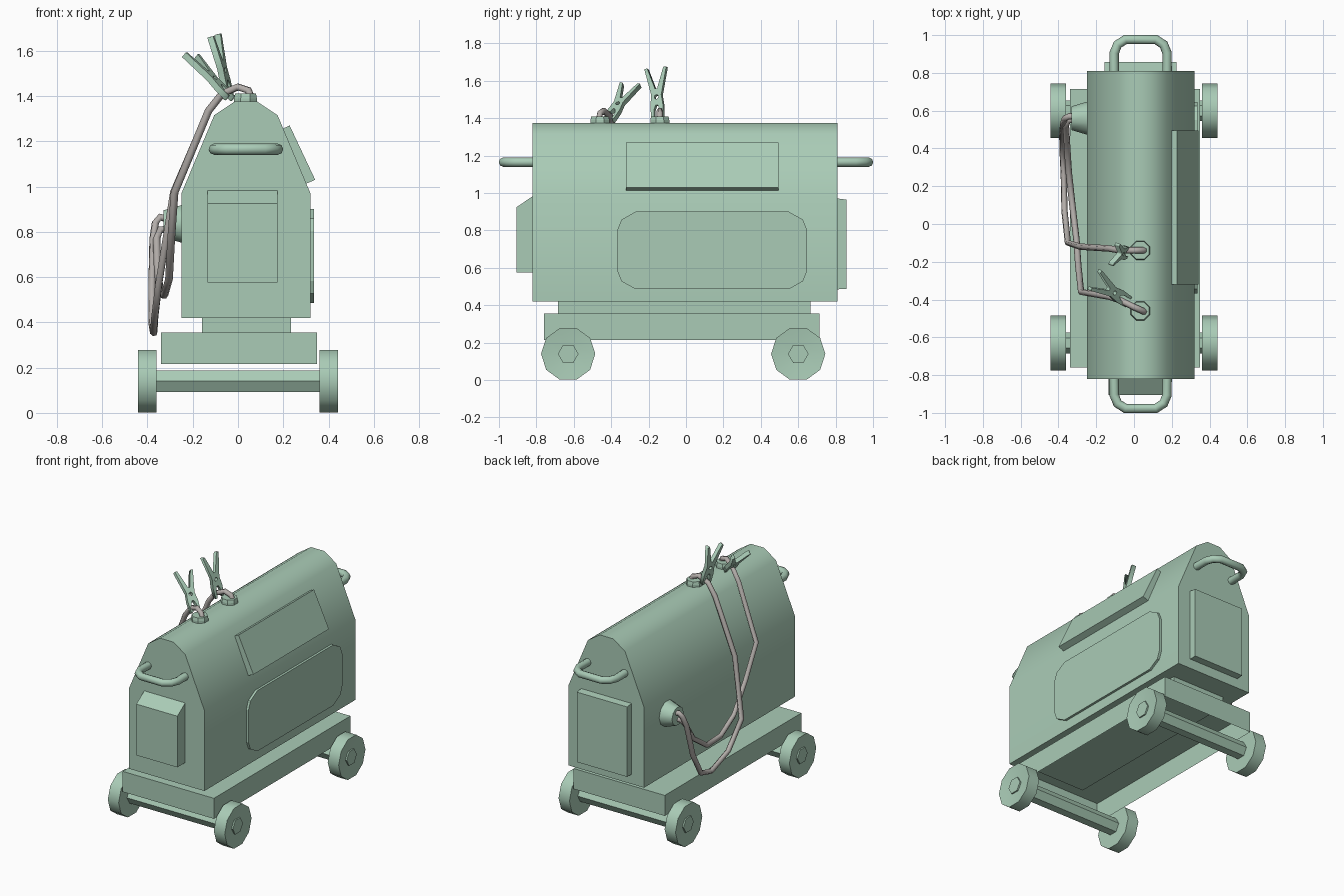
import bpy, bmesh, math
from mathutils import Vector, Matrix

if "Cube" in bpy.data.objects:
    bpy.data.objects.remove(bpy.data.objects["Cube"])


def material(name, rgb):
    m = bpy.data.materials.new(name)
    m.diffuse_color = (*rgb, 1)
    m.use_nodes = True
    m.node_tree.nodes["Principled BSDF"].inputs["Base Color"].default_value = m.diffuse_color
    return m


GREEN = material("green_paint", (0.40, 0.60, 0.47))
GREY = material("cable_grey", (0.45, 0.42, 0.40))


def finish(bm, name, smooth=None):
    bmesh.ops.recalc_face_normals(bm, faces=bm.faces)
    me = bpy.data.meshes.new(name)
    bm.to_mesh(me)
    bm.free()
    ob = bpy.data.objects.new(name, me)
    bpy.context.collection.objects.link(ob)
    me.materials.append(GREEN)
    if smooth:
        bpy.ops.object.select_all(action='DESELECT')
        ob.select_set(True)
        bpy.context.view_layer.objects.active = ob
        bpy.ops.object.shade_smooth_by_angle(angle=math.radians(smooth))
    return ob


def prism(name, pts, axis, a, b, smooth=None):
    """Extrude a 2D profile along x (profile y,z) or y (profile x,z)."""
    def place(p, t):
        return (t, p[0], p[1]) if axis == 'x' else (p[0], t, p[1])
    bm = bmesh.new()
    lo = [bm.verts.new(place(p, a)) for p in pts]
    hi = [bm.verts.new(place(p, b)) for p in pts]
    bm.faces.new(lo)
    bm.faces.new(hi)
    for i in range(len(pts)):
        j = (i + 1) % len(pts)
        bm.faces.new((lo[i], lo[j], hi[j], hi[i]))
    return finish(bm, name, smooth)


def turned(name, rings, n, centre, axis, phase=0.0, smooth=None):
    """Stack of n-sided rings (position, radius) along an axis, capped."""
    bm = bmesh.new()
    loops = []
    for t, r in rings:
        loop = []
        for i in range(n):
            a = phase + 2 * math.pi * i / n
            c, s = r * math.cos(a), r * math.sin(a)
            p = Vector((t, c, s) if axis == 'x' else (c, s, t))
            loop.append(bm.verts.new(p + Vector(centre)))
        loops.append(loop)
    for l0, l1 in zip(loops, loops[1:]):
        for i in range(n):
            j = (i + 1) % n
            bm.faces.new((l0[i], l0[j], l1[j], l1[i]))
    bm.faces.new(loops[0])
    bm.faces.new(loops[-1])
    return finish(bm, name, smooth)


def tube(name, pts, radius, mat, res):
    cu = bpy.data.curves.new(name, 'CURVE')
    cu.dimensions = '3D'
    cu.bevel_depth = radius
    cu.bevel_resolution = res
    cu.use_fill_caps = True
    sp = cu.splines.new('POLY')
    sp.points.add(len(pts) - 1)
    for q, p in zip(sp.points, pts):
        q.co = (*p, 1)
    sp.use_smooth = True
    ob = bpy.data.objects.new(name, cu)
    bpy.context.collection.objects.link(ob)
    cu.materials.append(mat)


# Housing with rounded roof
half = [(0.285, 0.42), (0.285, 0.97), (0.14, 1.315), (0.05, 1.375)]
prism("housing", [(0.035 + x, z) for x, z in half] +
      [(0.035 - x, z) for x, z in reversed(half)], 'y', -0.82, 0.81, 40)

# Neck and open-bottomed chassis tray
prism("neck", [(-0.16, 0.35), (0.235, 0.35), (0.235, 0.42), (-0.16, 0.42)], 'y', -0.685, 0.665)
tray = prism("chassis", [(-0.34, 0.215), (0.35, 0.215), (0.35, 0.355), (-0.34, 0.355)],
             'y', -0.76, 0.715)
bm = bmesh.new()
bm.from_mesh(tray.data)
bmesh.ops.delete(bm, geom=[f for f in bm.faces if f.normal.z < -0.9], context='FACES_ONLY')
bm.to_mesh(tray.data)
bm.free()

# End panels and side panels
prism("front_panel", [(-0.81, 0.575), (-0.905, 0.575), (-0.905, 0.925), (-0.81, 0.99)],
      'x', -0.135, 0.175)
prism("back_panel", [(0.80, 0.485), (0.858, 0.487), (0.858, 0.965), (0.80, 0.972)],
      'x', -0.155, 0.225)
corner = [(0.507, 0.11), (0.485, 0.165), (0.41, 0.207)]
quad = corner + [(-y, z) for y, z in reversed(corner)]
prism("side_door", [(0.14 + y, 0.693 + z) for y, z in quad] +
      [(0.14 - y, 0.693 - z) for y, z in quad], 'x', 0.31, 0.336)
prism("control_panel", [(0.19, 1.252), (0.228, 1.27), (0.341, 1.03), (0.30, 1.012)],
      'y', -0.32, 0.495)

# Carrying handles at both ends
bend = [(0.14, 0.80), (0.14, 0.905), (0.122, 0.95), (0.08, 0.977)]
for name, s in (("front_handle", -1), ("back_handle", 1)):
    path = [(0.035 + x, s * y, 1.165) for x, y in bend]
    path += [(0.035 - x, s * y, 1.165) for x, y in reversed(bend)]
    tube(name, path, 0.025, GREEN, 2)

# Wheels and axles
for end, y in (("front", -0.63), ("back", 0.60)):
    turned(end + "_axle", [(-0.44, 0.055), (0.44, 0.055)], 6, (0, y, 0.14), 'x')
    for side, s in (("left", -1), ("right", 1)):
        turned(f"{end}_{side}_wheel",
               [(s * 0.36, 0.05), (s * 0.36, 0.145), (s * 0.442, 0.145), (s * 0.43, 0.05)],
               10, (0, y, 0.14), 'x', smooth=40)

# Cable socket on the left and roof terminals
turned("cable_socket", [(-0.24, 0.09), (-0.33, 0.063)], 10, (0, 0.56, 0.835), 'x', smooth=40)
for i, y in enumerate((-0.14, -0.46)):
    turned(f"terminal_{i + 1}", [(1.36, 0.055), (1.39, 0.055), (1.41, 0.05)], 8,
           (0.033, y, 0), 'z', math.pi / 8)

# Hanging cables
tube("cable_1", [(0.055, -0.14, 1.40), (0.045, -0.14, 1.425), (0, -0.14, 1.44),
                 (-0.07, -0.14, 1.41), (-0.13, -0.13, 1.335), (-0.285, -0.12, 0.975),
                 (-0.35, -0.10, 0.57), (-0.368, 0.07, 0.42), (-0.372, 0.26, 0.355),
                 (-0.378, 0.38, 0.39), (-0.38, 0.47, 0.55), (-0.375, 0.53, 0.77),
                 (-0.365, 0.56, 0.84), (-0.345, 0.57, 0.865), (-0.31, 0.57, 0.855)],
     0.017, GREY, 1)
tube("cable_2", [(0.055, -0.465, 1.40), (0.045, -0.46, 1.425), (0, -0.44, 1.44),
                 (-0.07, -0.405, 1.41), (-0.13, -0.385, 1.335), (-0.28, -0.36, 0.975),
                 (-0.295, -0.22, 0.77), (-0.305, -0.08, 0.59), (-0.325, 0.09, 0.52),
                 (-0.345, 0.27, 0.53), (-0.355, 0.43, 0.64), (-0.36, 0.52, 0.77),
                 (-0.345, 0.55, 0.81), (-0.31, 0.555, 0.81)],
     0.017, GREY, 1)

# Spring clamps: flat cross-shaped plates with a round hole
side = [(0.006, 0.165), (0.045, 0.28), (0.062, 0.28), (0.028, 0.13),
        (0.036, 0.07), (0.032, 0.0), (0.018, 0.0), (0.016, 0.05), (0.006, 0.075)]
outline = side + [(-x, y) for x, y in reversed(side)]
hole = [(0.012 * math.cos(k * math.pi / 4), 0.12 + 0.012 * math.sin(k * math.pi / 4))
        for k in range(8)]
clamps = [((-0.04, -0.15, 1.395), (-0.0625, -0.01, 0.265), (0.035, 0.11, 0.012)),
          ((-0.035, -0.41, 1.39), (-0.175, 0.115, 0.19), (0.06, 0.10, -0.01))]
for i, (base, along, across) in enumerate(clamps):
    cu = bpy.data.curves.new("clamp", 'CURVE')
    cu.dimensions = '2D'
    cu.fill_mode = 'BOTH'
    cu.extrude = 0.014
    for loop in (outline, hole):
        sp = cu.splines.new('POLY')
        sp.points.add(len(loop) - 1)
        for q, p in zip(sp.points, loop):
            q.co = (p[0], p[1], 0, 1)
        sp.use_cyclic_u = True
    cu.materials.append(GREEN)
    ob = bpy.data.objects.new(f"clamp_{i + 1}", cu)
    bpy.context.collection.objects.link(ob)
    v = Vector(along).normalized()
    w = Vector(across).cross(v).normalized()
    u = v.cross(w)
    ob.matrix_world = Matrix.Translation(base) @ Matrix((u, v, w)).transposed().to_4x4()
